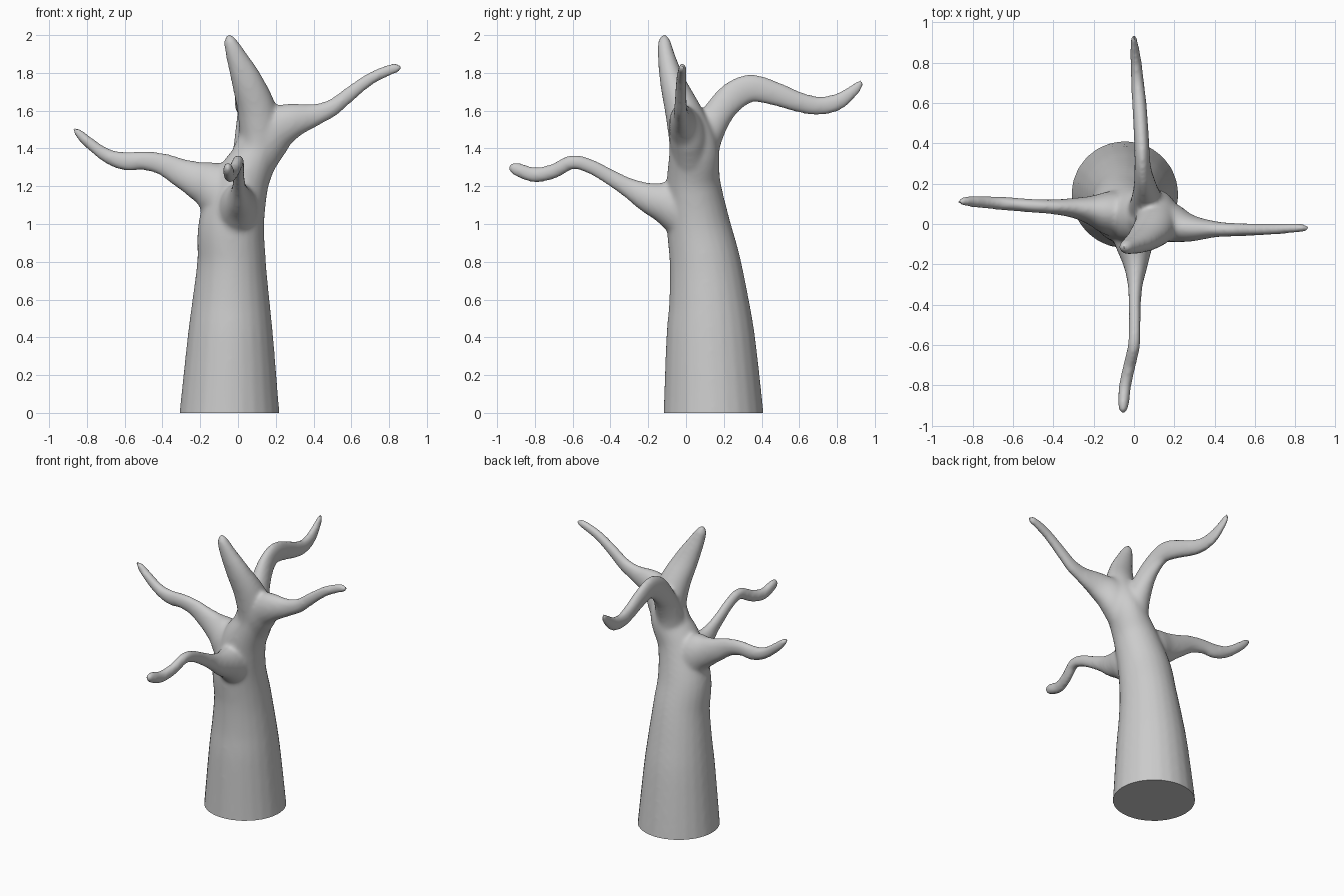
import bpy, bmesh, math
from mathutils import Vector

SIDES, STEPS = 24, 6


def spline(pts):
    """Catmull-Rom samples through (x, y, z, side radius, upright radius) points."""
    out = []
    for i in range(len(pts) - 1):
        a, b, c, d = (pts[max(0, min(len(pts) - 1, i + k))] for k in (-1, 0, 1, 2))
        for s in range(STEPS):
            t = s / STEPS
            out.append([0.5 * (2 * q + (r - p) * t + (2 * p - 5 * q + 4 * r - w) * t * t
                               + (3 * q - p - 3 * r + w) * t ** 3)
                        for p, q, r, w in zip(a, b, c, d)])
    return out + [list(pts[-1])]


def add_limb(bm, pts, side):
    """Closed tapering tube with elliptical rings; side is the fixed ring axis."""
    samples = spline(pts)
    pos = [Vector(s[:3]) for s in samples]
    side = Vector(side)
    rings = []
    for i, s in enumerate(samples):
        tangent = pos[min(i + 1, len(pos) - 1)] - pos[max(i - 1, 0)]
        up = tangent.cross(side).normalized()
        u = up.cross(tangent).normalized()
        rings.append([bm.verts.new(pos[i] + u * math.cos(a) * s[3] + up * math.sin(a) * s[4])
                      for a in (2 * math.pi * k / SIDES for k in range(SIDES))])
    for r0, r1 in zip(rings, rings[1:]):
        for k in range(SIDES):
            j = (k + 1) % SIDES
            bm.faces.new((r0[k], r0[j], r1[j], r1[k]))
    bm.faces.new(rings[0][::-1])
    bm.faces.new(rings[-1])


bm = bmesh.new()

# trunk running up into the pointed leader
add_limb(bm, [
    (-0.045, 0.147, -0.15, 0.28, 0.275), (-0.045, 0.145, 0, 0.265, 0.265),
    (-0.04, 0.13, 0.4, 0.227, 0.235), (-0.037, 0.12, 0.6, 0.204, 0.21),
    (-0.034, 0.1, 0.8, 0.182, 0.188), (-0.034, 0.065, 1.0, 0.174, 0.168),
    (0.02, 0.04, 1.22, 0.145, 0.142), (0.108, 0.04, 1.4, 0.112, 0.13),
    (0.105, -0.01, 1.58, 0.106, 0.1), (0.05, -0.07, 1.75, 0.084, 0.068),
    (-0.01, -0.104, 1.89, 0.055, 0.046), (-0.042, -0.115, 1.97, 0.034, 0.033),
    (-0.05, -0.115, 2.006, 0.01, 0.01)], (1, 0, 0))

# right branch
add_limb(bm, [
    (0.06, 0.03, 1.3, 0.1, 0.12), (0.16, 0.01, 1.47, 0.1, 0.13), (0.27, -0.02, 1.54, 0.07, 0.1),
    (0.4, -0.026, 1.575, 0.041, 0.062), (0.5, -0.028, 1.616, 0.034, 0.047),
    (0.6, -0.028, 1.695, 0.031, 0.039), (0.7, -0.025, 1.768, 0.028, 0.034),
    (0.8, -0.02, 1.815, 0.024, 0.031), (0.85, -0.02, 1.826, 0.018, 0.024),
    (0.869, -0.02, 1.828, 0.006, 0.008)], (0, 1, 0))

# left branch
add_limb(bm, [
    (0.0, 0.04, 1.08, 0.12, 0.15), (-0.12, 0.055, 1.19, 0.11, 0.135),
    (-0.22, 0.07, 1.235, 0.07, 0.1), (-0.3, 0.08, 1.27, 0.05, 0.078),
    (-0.4, 0.085, 1.317, 0.037, 0.06), (-0.5, 0.09, 1.335, 0.034, 0.051),
    (-0.6, 0.098, 1.332, 0.034, 0.05), (-0.7, 0.105, 1.365, 0.033, 0.038),
    (-0.8, 0.112, 1.44, 0.03, 0.03), (-0.85, 0.112, 1.487, 0.021, 0.023),
    (-0.872, 0.112, 1.508, 0.007, 0.008)], (0, 1, 0))

# front branch
add_limb(bm, [
    (-0.01, 0.06, 1.02, 0.12, 0.15), (0.0, -0.08, 1.1, 0.1, 0.12),
    (0.008, -0.2, 1.14, 0.062, 0.082), (0.006, -0.3, 1.19, 0.038, 0.055),
    (0.004, -0.4, 1.247, 0.031, 0.044), (0.004, -0.5, 1.302, 0.03, 0.04),
    (0.0, -0.6, 1.328, 0.031, 0.039), (-0.022, -0.7, 1.28, 0.031, 0.041),
    (-0.044, -0.8, 1.26, 0.031, 0.041), (-0.052, -0.89, 1.288, 0.028, 0.038),
    (-0.054, -0.925, 1.3, 0.02, 0.027), (-0.054, -0.941, 1.304, 0.007, 0.008)], (1, 0, 0))

# back branch
add_limb(bm, [
    (0.07, 0.05, 1.3, 0.11, 0.12), (0.065, 0.1, 1.45, 0.085, 0.09),
    (0.055, 0.18, 1.6, 0.058, 0.08), (0.044, 0.27, 1.69, 0.042, 0.08),
    (0.04, 0.36, 1.718, 0.038, 0.074), (0.034, 0.48, 1.687, 0.037, 0.064),
    (0.026, 0.6, 1.645, 0.036, 0.055), (0.018, 0.7, 1.626, 0.032, 0.051),
    (0.01, 0.8, 1.645, 0.028, 0.047), (0.002, 0.885, 1.705, 0.021, 0.034),
    (-0.001, 0.922, 1.745, 0.015, 0.022), (-0.001, 0.936, 1.762, 0.006, 0.008)], (1, 0, 0))

bmesh.ops.recalc_face_normals(bm, faces=bm.faces)
mesh = bpy.data.meshes.new("bare_tree")
bm.to_mesh(mesh)
bm.free()
tree = bpy.data.objects.new("bare_tree", mesh)
bpy.context.collection.objects.link(tree)
bpy.context.view_layer.objects.active = tree
tree.select_set(True)

# melt the limbs into one smooth skin
remesh = tree.modifiers.new("fuse", "REMESH")
remesh.mode = "VOXEL"
remesh.voxel_size = 0.012
smooth = tree.modifiers.new("soften", "SMOOTH")
smooth.factor = 0.5
smooth.iterations = 14
for name in ("fuse", "soften"):
    bpy.ops.object.modifier_apply(modifier=name)

# cut the flat base
bm = bmesh.new()
bm.from_mesh(tree.data)
cut = bmesh.ops.bisect_plane(bm, geom=bm.verts[:] + bm.edges[:] + bm.faces[:],
                             plane_co=(0, 0, 0), plane_no=(0, 0, 1), clear_inner=True)
rim = [e for e in cut["geom_cut"] if isinstance(e, bmesh.types.BMEdge)]
bmesh.ops.contextual_create(bm, geom=rim)
bmesh.ops.recalc_face_normals(bm, faces=bm.faces)
bm.to_mesh(tree.data)
bm.free()
bpy.ops.object.shade_smooth_by_angle(angle=math.radians(40))
